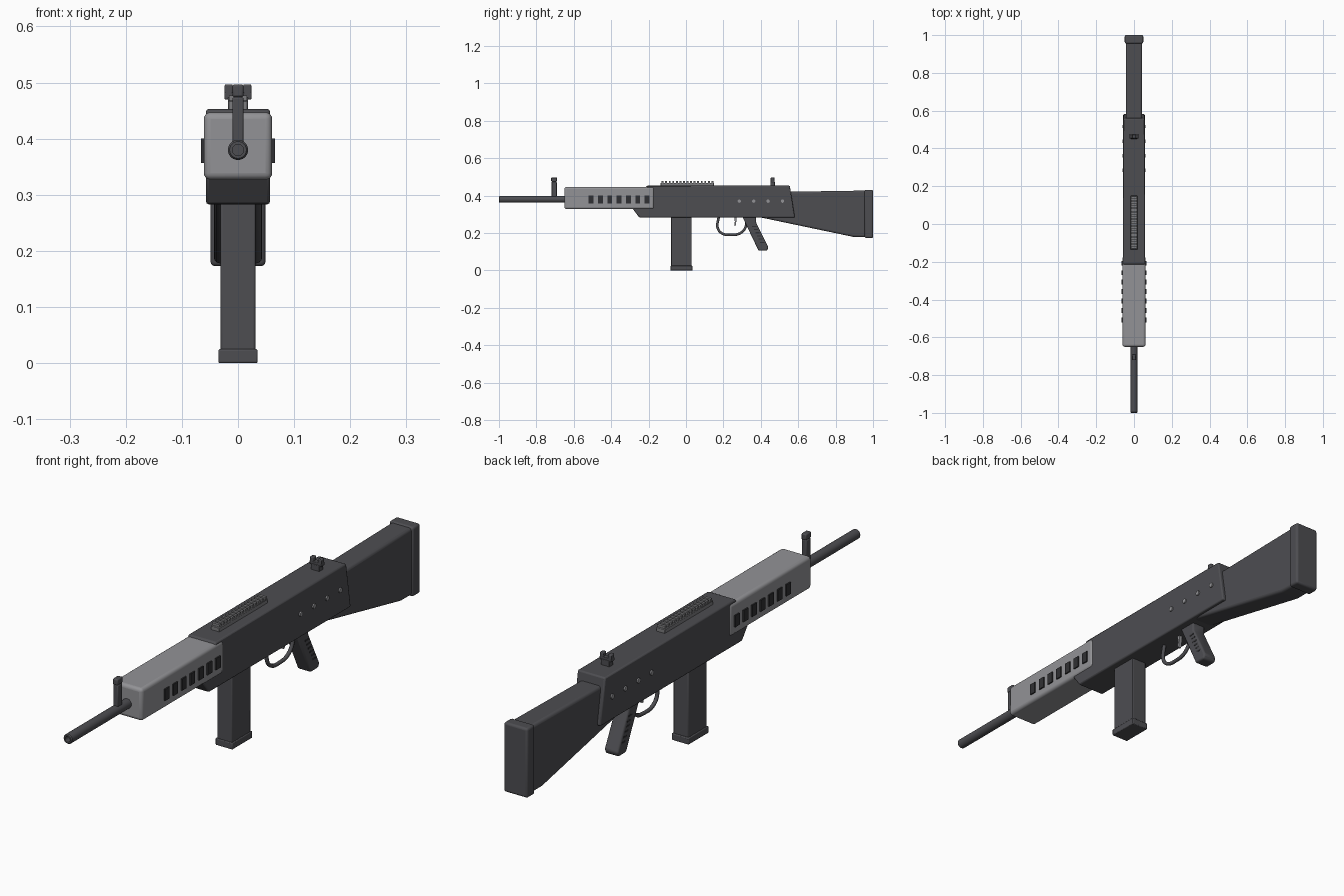
import bpy, bmesh, math
from mathutils import Vector

cube = bpy.data.objects.get("Cube")
if cube:
    bpy.data.objects.remove(cube, do_unlink=True)


def material(name, r, g, b):
    m = bpy.data.materials.new(name)
    m.use_nodes = True
    m.diffuse_color = (r, g, b, 1)
    m.node_tree.nodes["Principled BSDF"].inputs["Base Color"].default_value = (r, g, b, 1)
    return m


DARK = material("charcoal", 0.075, 0.075, 0.083)
LIGHT = material("light grey", 0.29, 0.29, 0.305)
MID = material("mid grey", 0.2, 0.2, 0.21)
BLACK = material("near black", 0.03, 0.03, 0.033)


def finish(name, bm, mat, bevel=0, segments=2):
    bmesh.ops.recalc_face_normals(bm, faces=bm.faces)
    mesh = bpy.data.meshes.new(name)
    bm.to_mesh(mesh)
    bm.free()
    mesh.materials.append(mat)
    ob = bpy.data.objects.new(name, mesh)
    bpy.context.collection.objects.link(ob)
    if bevel:
        mod = ob.modifiers.new("Bevel", "BEVEL")
        mod.width, mod.segments = bevel, segments
        mod.limit_method, mod.angle_limit = "ANGLE", math.radians(20)
    bpy.ops.object.select_all(action="DESELECT")
    ob.select_set(True)
    bpy.context.view_layer.objects.active = ob
    bpy.ops.object.shade_smooth_by_angle(angle=math.radians(35))
    return ob


def extrude_profile(name, points, half_width, mat, bevel=0, segments=2):
    """Side outline in (y, z), extruded across x."""
    bm = bmesh.new()
    face = bm.faces.new([bm.verts.new((-half_width, y, z)) for y, z in points])
    out = bmesh.ops.extrude_face_region(bm, geom=[face])
    moved = [v for v in out["geom"] if isinstance(v, bmesh.types.BMVert)]
    bmesh.ops.translate(bm, verts=moved, vec=(2 * half_width, 0, 0))
    return finish(name, bm, mat, bevel, segments)


def box(name, x, y, z, mat, bevel=0, segments=2):
    """Box from (min, max) ranges on each axis."""
    bm = bmesh.new()
    bmesh.ops.create_cube(bm, size=1)
    for v in bm.verts:
        v.co = [r[0] if c < 0 else r[1] for c, r in zip(v.co, (x, y, z))]
    return finish(name, bm, mat, bevel, segments)


def rod(name, start, end, radius, mat, sides=24):
    a, b = Vector(start), Vector(end)
    bm = bmesh.new()
    bmesh.ops.create_cone(bm, cap_ends=True, segments=sides, radius1=radius,
                          radius2=radius, depth=(b - a).length)
    turn = Vector((0, 0, 1)).rotation_difference(b - a)
    for v in bm.verts:
        v.co = turn @ v.co + (a + b) / 2
    return finish(name, bm, mat)


# Barrel with a recessed bore
bm = bmesh.new()
rings = []
for radius, y in [(0.018, -0.6), (0.018, -0.996), (0.015, -1), (0.01, -1), (0.01, -0.97)]:
    rings.append([bm.verts.new((radius * math.cos(math.tau * i / 24), y,
                                0.38 + radius * math.sin(math.tau * i / 24)))
                  for i in range(24)])
for a, b in zip(rings, rings[1:]):
    for i in range(24):
        bm.faces.new((a[i - 1], a[i], b[i], b[i - 1]))
bm.faces.new(rings[0])
bm.faces.new(rings[-1])
finish("barrel", bm, DARK)

# Handguard with a row of vents on both sides
box("handguard", (-0.061, 0.061), (-0.65, -0.17), (0.327, 0.447), LIGHT, 0.012, 4)
for side, label in ((1, "left"), (-1, "right")):
    for i in range(7):
        y = -0.508 + 0.05 * i
        xs = sorted((side * 0.0585, side * 0.066))
        box(f"vent_{label}_{i + 1}", xs, (y - 0.013, y + 0.013), (0.357, 0.4), BLACK)
    # Receiver pins
    for i in range(4):
        y = 0.285 + 0.077 * i
        rod(f"pin_{label}_{i + 1}", (side * 0.05, y, 0.37), (side * 0.062, y, 0.37),
            0.009, LIGHT, 12)

# Receiver
extrude_profile("receiver", [(-0.21, 0.453), (-0.285, 0.33), (-0.25, 0.283),
                             (0.582, 0.283), (0.555, 0.453)], 0.057, DARK, 0.005)

# Top rail with cross ridges
box("rail", (-0.018, 0.018), (-0.135, 0.15), (0.448, 0.468), MID, 0.002, 1)
for i in range(15):
    y = -0.125 + 0.019 * i
    box(f"rail_ridge_{i + 1}", (-0.016, 0.016), (y - 0.005, y + 0.005), (0.46, 0.477), MID)

# Stock and butt plate
extrude_profile("stock", [(0.39, 0.285), (0.52, 0.42), (0.975, 0.427),
                          (0.975, 0.178), (0.9, 0.178)], 0.043, DARK, 0.01, 3)
box("butt_plate", (-0.049, 0.049), (0.955, 1.0), (0.173, 0.431), DARK, 0.008, 3)

# Magazine
box("magazine", (-0.031, 0.031), (-0.079, 0.03), (0.015, 0.3), DARK, 0.003)
box("magazine_base", (-0.035, 0.035), (-0.083, 0.035), (0, 0.025), DARK, 0.003)

# Pistol grip with grooves along its back
extrude_profile("grip", [(0.3, 0.29), (0.375, 0.29), (0.375, 0.255), (0.441, 0.122),
                         (0.433, 0.105), (0.388, 0.105)], 0.028, DARK, 0.007, 3)
for i in range(6):
    y, z = 0.384 + 0.0085 * i, 0.235 - 0.017 * i
    box(f"grip_groove_{i + 1}", (-0.0288, 0.0288), (y - 0.03, y - 0.008),
        (z - 0.003, z + 0.003), BLACK)

# Trigger guard and trigger
curve = bpy.data.curves.new("trigger_guard", "CURVE")
curve.dimensions = "3D"
curve.bevel_depth, curve.bevel_resolution, curve.resolution_u = 0.007, 3, 8
path = [(0.175, 0.288), (0.17, 0.225), (0.195, 0.197), (0.245, 0.19),
        (0.29, 0.199), (0.318, 0.23), (0.322, 0.27)]
spline = curve.splines.new("BEZIER")
spline.bezier_points.add(len(path) - 1)
for p, (y, z) in zip(spline.bezier_points, path):
    p.co = (0, y, z)
    p.handle_left_type = p.handle_right_type = "AUTO"
curve.materials.append(DARK)
bpy.context.collection.objects.link(bpy.data.objects.new("trigger_guard", curve))
extrude_profile("trigger", [(0.258, 0.29), (0.27, 0.29), (0.269, 0.26), (0.265, 0.236),
                            (0.258, 0.236), (0.261, 0.262)], 0.006, LIGHT)

# Front sight
box("front_sight_post", (-0.01, 0.01), (-0.719, -0.691), (0.394, 0.474), DARK, 0.003)
box("front_sight_tip", (-0.01, 0.01), (-0.721, -0.689), (0.474, 0.497), DARK, 0.004)

# Rear sight with two ears around a notch
box("rear_sight_base", (-0.018, 0.018), (0.451, 0.475), (0.445, 0.474), DARK, 0.002)
box("rear_sight_bridge", (-0.024, 0.024), (0.453, 0.473), (0.47, 0.483), DARK, 0.002)
for side, label in ((1, "left"), (-1, "right")):
    xs = sorted((side * 0.009, side * 0.024))
    box(f"rear_sight_ear_{label}", xs, (0.453, 0.473), (0.471, 0.497), DARK, 0.003)
